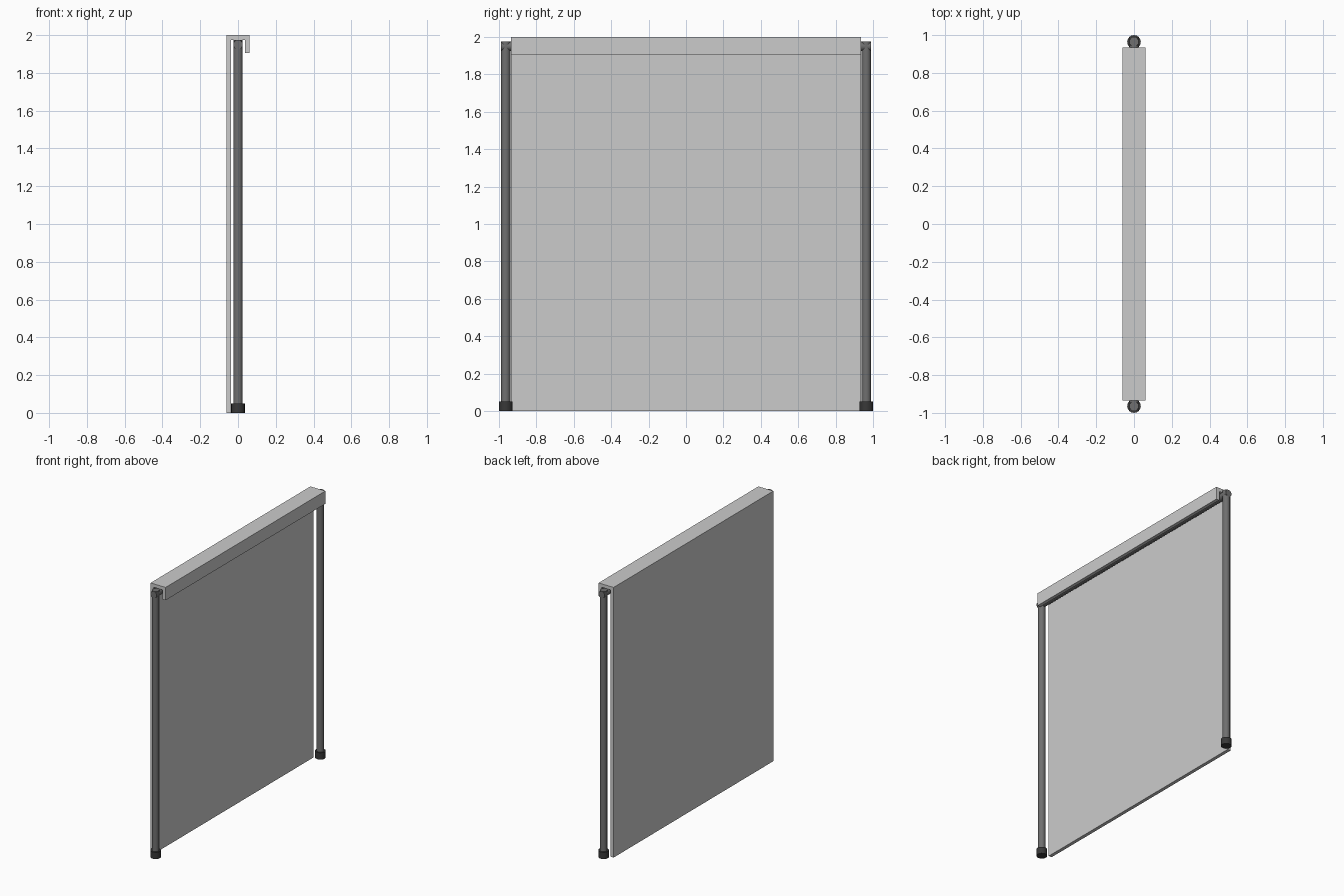
import bpy, bmesh, math

if "Cube" in bpy.data.objects:
    bpy.data.objects.remove(bpy.data.objects["Cube"])


def material(name, v):
    m = bpy.data.materials.new(name)
    m.diffuse_color = (v, v, v, 1)
    m.use_nodes = True
    m.node_tree.nodes["Principled BSDF"].inputs["Base Color"].default_value = m.diffuse_color
    return m


metal = material("dark_grey_metal", 0.16)
rubber = material("black_rubber", 0.04)


def cylinder(name, radius, length, loc, mat, rot=(0, 0, 0)):
    bpy.ops.mesh.primitive_cylinder_add(vertices=16, radius=radius, depth=length,
                                        location=loc, rotation=rot)
    ob = bpy.context.object
    ob.name = name
    ob.data.materials.append(mat)
    bpy.ops.object.shade_smooth_by_angle(angle=math.radians(35))
    return ob


# Draped panel: hook-shaped profile extruded along y
X, T, Y = 0.062, 0.025, 0.935
profile = [(-X, 0), (-X + T, 0), (-X + T, 2 - T), (X - T, 2 - T),
           (X - T, 1.905), (X, 1.905), (X, 2), (-X, 2)]
bm = bmesh.new()
face = bm.faces.new([bm.verts.new((x, -Y, z)) for x, z in profile])
ext = bmesh.ops.extrude_face_region(bm, geom=[face])
bmesh.ops.translate(bm, vec=(0, 2 * Y, 0),
                    verts=[g for g in ext["geom"] if isinstance(g, bmesh.types.BMVert)])
bmesh.ops.recalc_face_normals(bm, faces=bm.faces)
mesh = bpy.data.meshes.new("hanging_panel")
bm.to_mesh(mesh)
bm.free()
bpy.context.collection.objects.link(bpy.data.objects.new("hanging_panel", mesh))

# Tubular frame: top rail, two posts, rubber feet
R, PY, TOP = 0.025, 0.964, 1.975
cylinder("top_rail", R, 2 * (PY + R), (0, 0, TOP - R), metal, (math.pi / 2, 0, 0))
for side, s in (("front", -1), ("back", 1)):
    cylinder(side + "_post", R, TOP - 0.01, (0, s * PY, (TOP + 0.01) / 2), metal)
    cylinder(side + "_foot", 0.036, 0.05, (0, s * PY, 0.025), rubber)
